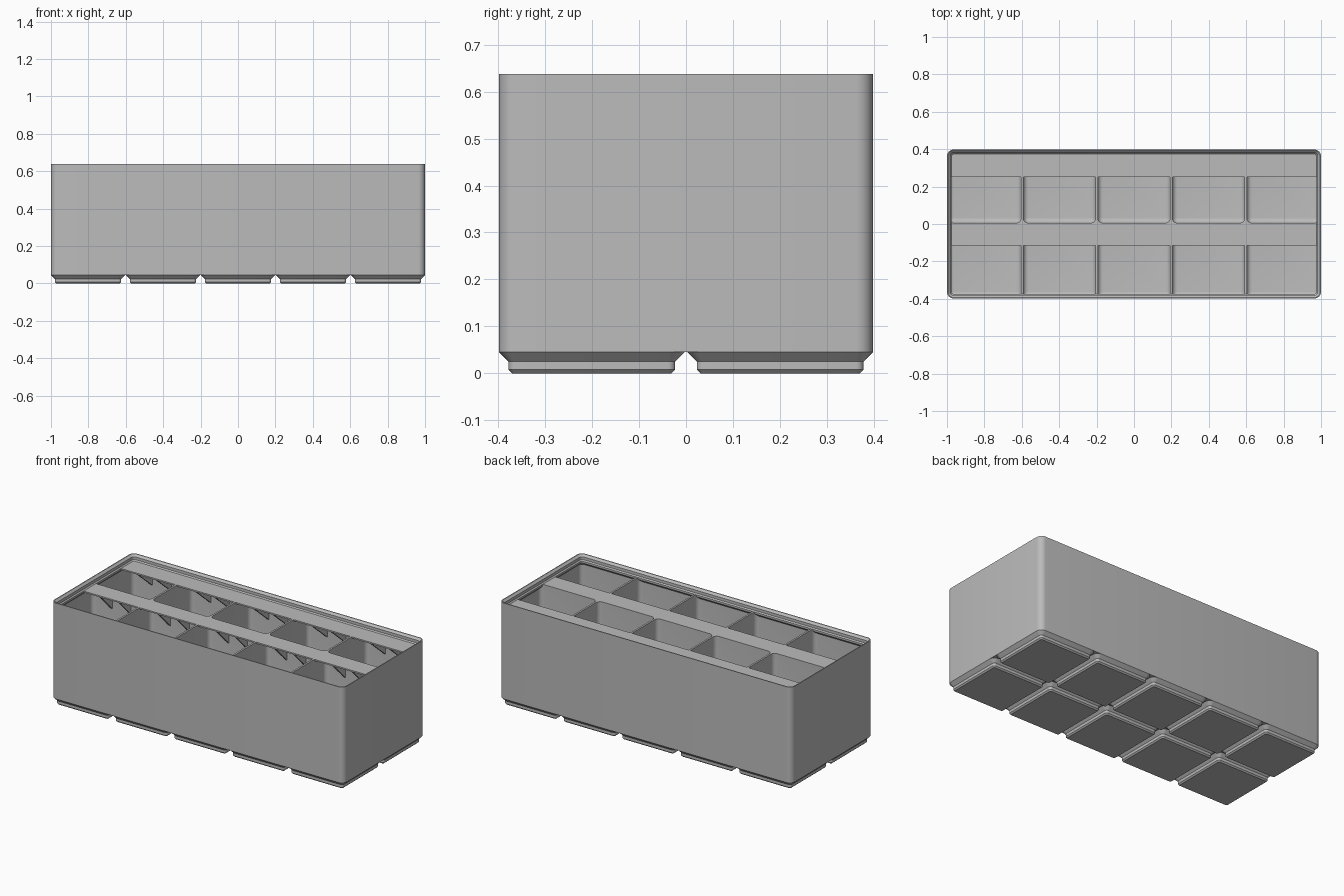
import bpy, bmesh, math
from mathutils import Matrix, Vector

if "Cube" in bpy.data.objects:
    bpy.data.objects.remove(bpy.data.objects["Cube"])

MM = 2 / 209.5                        # one millimetre in model units
HX, HY = 104.75, 41.75                # outer half sizes in mm
WALL, DIVIDER, FILLET = 1.0, 1.2, 2.8
FLOOR, DECK, TOP, BASE = 7.0, 63.0, 66.8, 4.75

grey = bpy.data.materials.new("light grey plastic")
grey.use_nodes = True
grey.diffuse_color = (0.5, 0.5, 0.5, 1)
grey.node_tree.nodes["Principled BSDF"].inputs["Base Color"].default_value = (0.5, 0.5, 0.5, 1)


def ring(bm, cx, cy, hx, hy, r, z, seg=6):
    """One rounded rectangle of vertices."""
    verts = []
    for k, (sx, sy) in enumerate([(1, 1), (-1, 1), (-1, -1), (1, -1)]):
        for i in range(seg + 1):
            a = (k + i / seg) * math.pi / 2
            verts.append(bm.verts.new((cx + sx * (hx - r) + r * math.cos(a),
                                       cy + sy * (hy - r) + r * math.sin(a), z)))
    return verts


def loft(bm, cx, cy, hx, hy, r, profile):
    """Closed solid through rounded rectangles given as (inset, z)."""
    rings = [ring(bm, cx, cy, hx - d, hy - d, max(r - d, 0.15), z) for d, z in profile]
    for lo, hi in zip(rings, rings[1:]):
        for i in range(len(lo)):
            j = (i + 1) % len(lo)
            bm.faces.new((lo[i], lo[j], hi[j], hi[i]))
    bm.faces.new(rings[0][::-1])
    bm.faces.new(rings[-1])


def box(bm, lo, hi):
    lo, hi = Vector(lo), Vector(hi)
    m = Matrix.Translation((lo + hi) / 2) @ Matrix.Diagonal((*(hi - lo), 1))
    bmesh.ops.create_cube(bm, size=1, matrix=m)


def finish(bm, name):
    bmesh.ops.recalc_face_normals(bm, faces=bm.faces)
    bmesh.ops.scale(bm, vec=(MM, MM, MM), verts=bm.verts)
    mesh = bpy.data.meshes.new(name)
    bm.to_mesh(mesh)
    bm.free()
    mesh.materials.append(grey)
    ob = bpy.data.objects.new(name, mesh)
    bpy.context.collection.objects.link(ob)
    return ob


def activate(ob):
    bpy.ops.object.select_all(action='DESELECT')
    ob.select_set(True)
    bpy.context.view_layer.objects.active = ob


def boolean(ob, cutter, operation):
    mod = ob.modifiers.new("cut", 'BOOLEAN')
    mod.operation, mod.solver, mod.object = operation, 'EXACT', cutter
    activate(ob)
    bpy.ops.object.modifier_apply(modifier=mod.name)
    bpy.data.objects.remove(cutter)


# Bin body with the stepped stacking rim
bm = bmesh.new()
loft(bm, 0, 0, HX, HY, 3.75, [(0, BASE), (0, TOP), (0.6, TOP), (1.9, TOP - 1.3),
                              (1.9, DECK + 0.7), (2.6, DECK)])
body = finish(bm, "bin_body")

# Ten pockets with filleted floors
px = (2 * (HX - WALL) - 4 * DIVIDER) / 5
py = (2 * (HY - WALL) - DIVIDER) / 2
cells = [((i - 2) * (px + DIVIDER), s * (py + DIVIDER) / 2) for i in range(5) for s in (-1, 1)]
fillet = [(FILLET * (1 - math.sin(a)), FLOOR + FILLET * (1 - math.cos(a)))
          for a in (math.radians(15 * i) for i in range(7))]
bm = bmesh.new()
for cx, cy in cells:
    loft(bm, cx, cy, px / 2, py / 2, FILLET, fillet + [(0, DECK + 2)])
pockets = finish(bm, "pocket_cutter")

# Limit of the pockets under the rim
bm = bmesh.new()
loft(bm, 0, 0, HX + 0.1, HY + 0.1, 3.85, [(0, BASE), (0, DECK - 3.9), (2.7, DECK - 1.2), (2.7, DECK + 1)])
limit = finish(bm, "pocket_limit")
boolean(pockets, limit, 'INTERSECT')
boolean(body, pockets, 'DIFFERENCE')

# Feet
bm = bmesh.new()
for i in range(5):
    for s in (-21, 21):
        loft(bm, (i - 2) * 42, s, 20.75, 20.75, 3.75,
             [(2.95, 0), (2.15, 0.8), (2.15, 2.6), (0, BASE)])
feet = finish(bm, "feet")

# Label shelves along the back of each row, on pairs of triangular gussets
shelves, gussets = bmesh.new(), bmesh.new()
for front, back in ((-12.05, 0), (26.2, HY - 1.2)):
    box(shelves, (-HX + 2, front, DECK - 0.9), (HX - 2, back, DECK))
    for i in range(5):
        for s in (-1, 1):
            x = cells[2 * i][0] + s * px / 6
            sides = [[gussets.verts.new((x + t, y, z)) for y, z in
                      ((front, DECK - 0.9), (back, DECK - 0.9), (back, DECK - 13))]
                     for t in (-0.6, 0.6)]
            for tri in sides:
                gussets.faces.new(tri)
            for k in range(3):
                n = (k + 1) % 3
                gussets.faces.new((sides[0][k], sides[0][n], sides[1][n], sides[1][k]))
parts = [body, feet, finish(shelves, "label_shelves"), finish(gussets, "shelf_gussets")]

for ob in parts:
    activate(ob)
    bpy.ops.object.shade_smooth_by_angle(angle=math.radians(30))
